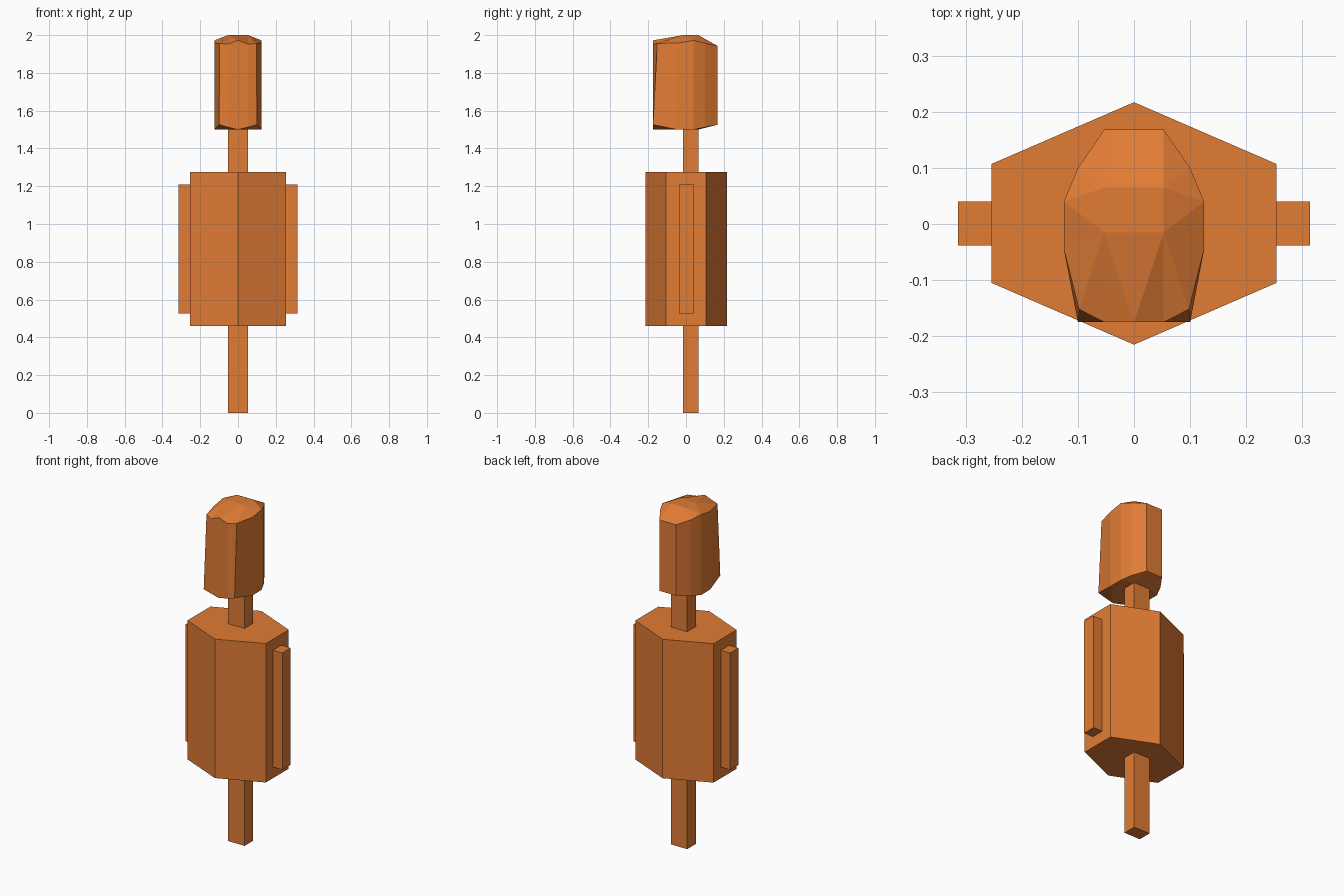
import bpy, bmesh

if "Cube" in bpy.data.objects:
    bpy.data.objects.remove(bpy.data.objects["Cube"])

orange = bpy.data.materials.new("orange")
orange.diffuse_color = (0.75, 0.2, 0.035, 1)
orange.use_nodes = True
orange.node_tree.nodes["Principled BSDF"].inputs["Base Color"].default_value = orange.diffuse_color


def make_object(name, bm):
    bmesh.ops.recalc_face_normals(bm, faces=bm.faces)
    mesh = bpy.data.meshes.new(name)
    bm.to_mesh(mesh)
    bm.free()
    mesh.materials.append(orange)
    obj = bpy.data.objects.new(name, mesh)
    bpy.context.collection.objects.link(obj)
    return obj


def prism(name, outline, z0, z1):
    bm = bmesh.new()
    low = [bm.verts.new((x, y, z0)) for x, y in outline]
    high = [bm.verts.new((x, y, z1)) for x, y in outline]
    bm.faces.new(low)
    bm.faces.new(high)
    for i in range(len(outline)):
        j = (i + 1) % len(outline)
        bm.faces.new((low[i], low[j], high[j], high[i]))
    return make_object(name, bm)


def box(name, x0, x1, y0, y1, z0, z1):
    return prism(name, [(x0, y0), (x1, y0), (x1, y1), (x0, y1)], z0, z1)


# Six-sided torso
prism("torso", [(0, -0.215), (0.254, -0.105), (0.254, 0.107),
                (0, 0.217), (-0.254, 0.107), (-0.254, -0.105)], 0.46, 1.275)

# Leg and neck share one cross-section
box("leg", -0.053, 0.053, -0.015, 0.065, 0, 0.46)
box("neck", -0.053, 0.053, -0.015, 0.065, 1.275, 1.5)

# Flat arms on both sides
for side, label in ((1, "right"), (-1, "left")):
    box(label + "_arm", *sorted((side * 0.254, side * 0.314)), -0.038, 0.04, 0.525, 1.21)

# Head: one half, mirrored across x
bm = bmesh.new()
lower = [(0, -0.175, 1.5), (0.053, -0.175, 1.513), (0.1, -0.175, 1.526),
         (0.125, -0.045, 1.5), (0.125, 0.04, 1.5), (0.1, 0.1, 1.512),
         (0.053, 0.168, 1.526), (0, 0.168, 1.526)]
upper = [(0, -0.175, 1.972), (0.053, -0.175, 1.952), (0.098, -0.152, 1.956),
         (0.125, -0.045, 1.958), (0.125, 0.04, 1.972), (0.1, 0.1, 1.957),
         (0.053, 0.168, 1.942), (0, 0.168, 1.942)]
b = [bm.verts.new(p) for p in lower]
t = [bm.verts.new(p) for p in upper]
for i in range(7):
    bm.faces.new((b[i], b[i + 1], t[i + 1], t[i]))

# Crown faces
cf, cb, mf, mb = [bm.verts.new(p) for p in (
    (0.053, -0.015, 2), (0.053, 0.065, 2), (0, -0.015, 2), (0, 0.065, 2))]
for face in ((t[0], t[1], cf), (t[0], cf, mf), (t[1], t[2], cf), (t[2], t[3], cf),
             (t[3], t[4], cf), (t[4], cb, cf), (t[4], t[5], cb), (t[5], t[6], cb),
             (t[6], t[7], mb, cb), (mf, cf, cb, mb)):
    bm.faces.new(face)

# Underside faces
ub = bm.verts.new((0.053, 0.065, 1.5))
um = bm.verts.new((0, 0.065, 1.5))
for face in ((b[0], b[1], b[3]), (b[1], b[2], b[3]), (b[0], b[3], b[4], ub, um),
             (b[4], b[5], ub), (b[5], b[6], ub), (b[6], b[7], um, ub)):
    bm.faces.new(face)

head = make_object("head", bm)
# The half shell is open at x = 0, so check its outward direction
front = min(head.data.polygons, key=lambda p: p.center.y)
if front.normal.y > 0:
    head.data.flip_normals()
mirror = head.modifiers.new("mirror", 'MIRROR')
mirror.use_clip = True
